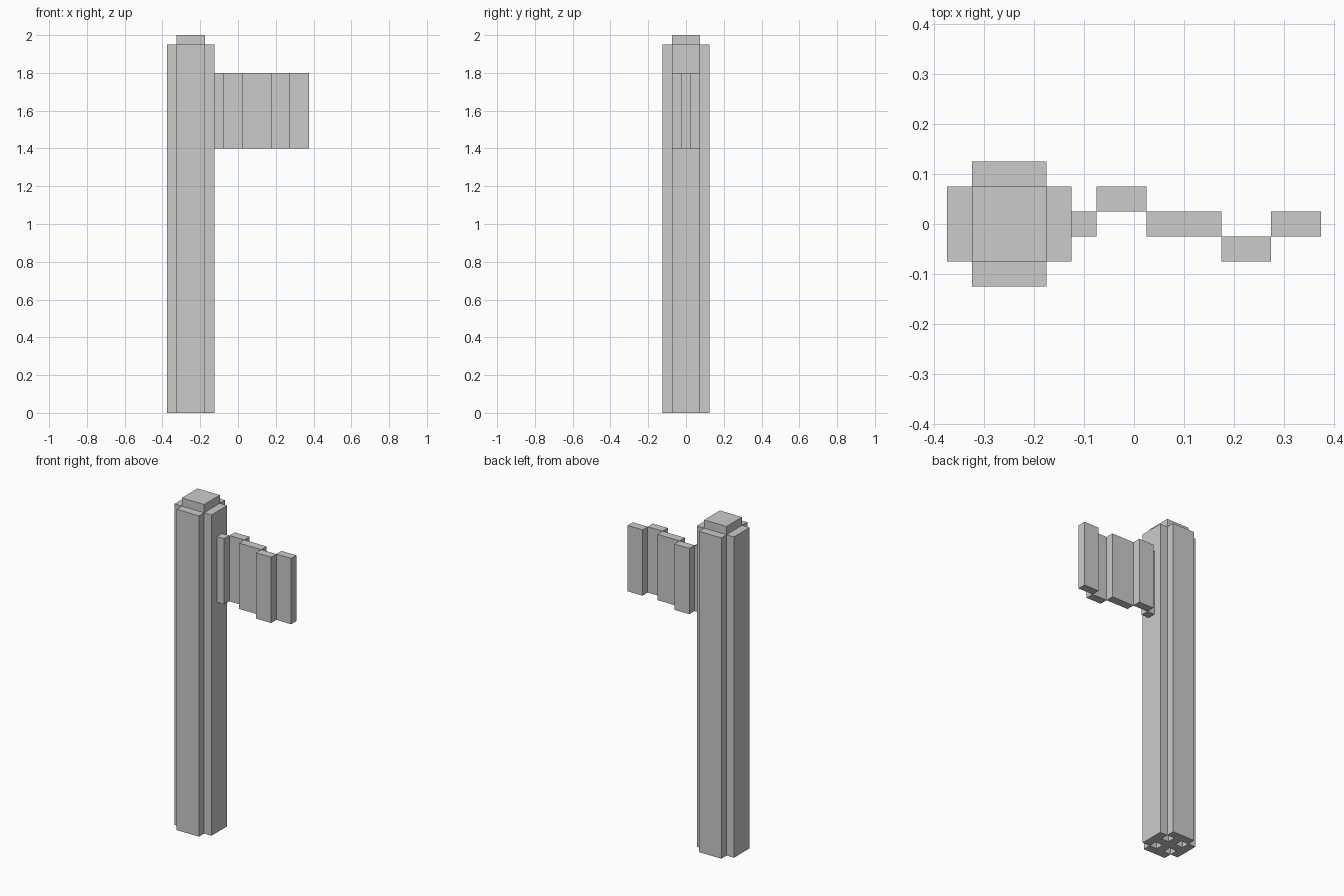
import bpy, bmesh

if "Cube" in bpy.data.objects:
    bpy.data.objects.remove(bpy.data.objects["Cube"])

U = 0.05  # size of one block cell


def cells(x0, x1, y0, y1):
    """Set of grid cells covering an inclusive range, in units of U."""
    return {(x, y) for x in range(x0, x1 + 1) for y in range(y0, y1 + 1)}


def block_stack(name, layers, origin_x):
    """Outer skin of stacked layers, each (z0, z1, filled cells)."""
    bm = bmesh.new()

    def face(points):
        bm.faces.new([bm.verts.new((origin_x + x * U, y * U, z)) for x, y, z in points])

    for i, (z0, z1, filled) in enumerate(layers):
        below = layers[i - 1][2] if i else set()
        above = layers[i + 1][2] if i + 1 < len(layers) else set()
        for x, y in filled:
            ring = [(x - .5, y - .5), (x + .5, y - .5), (x + .5, y + .5), (x - .5, y + .5)]
            if (x, y) not in above:
                face([(*p, z1) for p in ring])
            if (x, y) not in below:
                face([(*p, z0) for p in reversed(ring)])
            # side walls only where the neighbouring cell is empty
            for k, (dx, dy) in enumerate([(0, -1), (1, 0), (0, 1), (-1, 0)]):
                if (x + dx, y + dy) not in filled:
                    a, b = ring[k], ring[(k + 1) % 4]
                    face([(*a, z0), (*b, z0), (*b, z1), (*a, z1)])
        # undersides of cells that overhang the layer beneath are covered above
    bmesh.ops.remove_doubles(bm, verts=bm.verts, dist=1e-4)
    mesh = bpy.data.meshes.new(name)
    bm.to_mesh(mesh)
    bm.free()
    obj = bpy.data.objects.new(name, mesh)
    bpy.context.collection.objects.link(obj)
    return obj


# Pole: rounded block column with four open shafts underneath, and a square cap
column = cells(-2, 2, -1, 1) | cells(-1, 1, -2, 2)
shafts = {(x, y) for x in (-1, 1) for y in (-1, 1)}
cap = cells(-1, 1, -1, 1)
block_stack("pole", [(0, 1.95, column - shafts), (1.95, 2.0, cap)], -0.25)

# Flag: rippling strip, each fold is (first cell, last cell, sideways step)
folds = [(0, 0, 0), (1, 2, 1), (3, 5, 0), (6, 7, -1), (8, 9, 0)]
cloth = set().union(*(cells(a, b, s, s) for a, b, s in folds))
block_stack("flag", [(1.4, 1.8, cloth)], -0.10)
